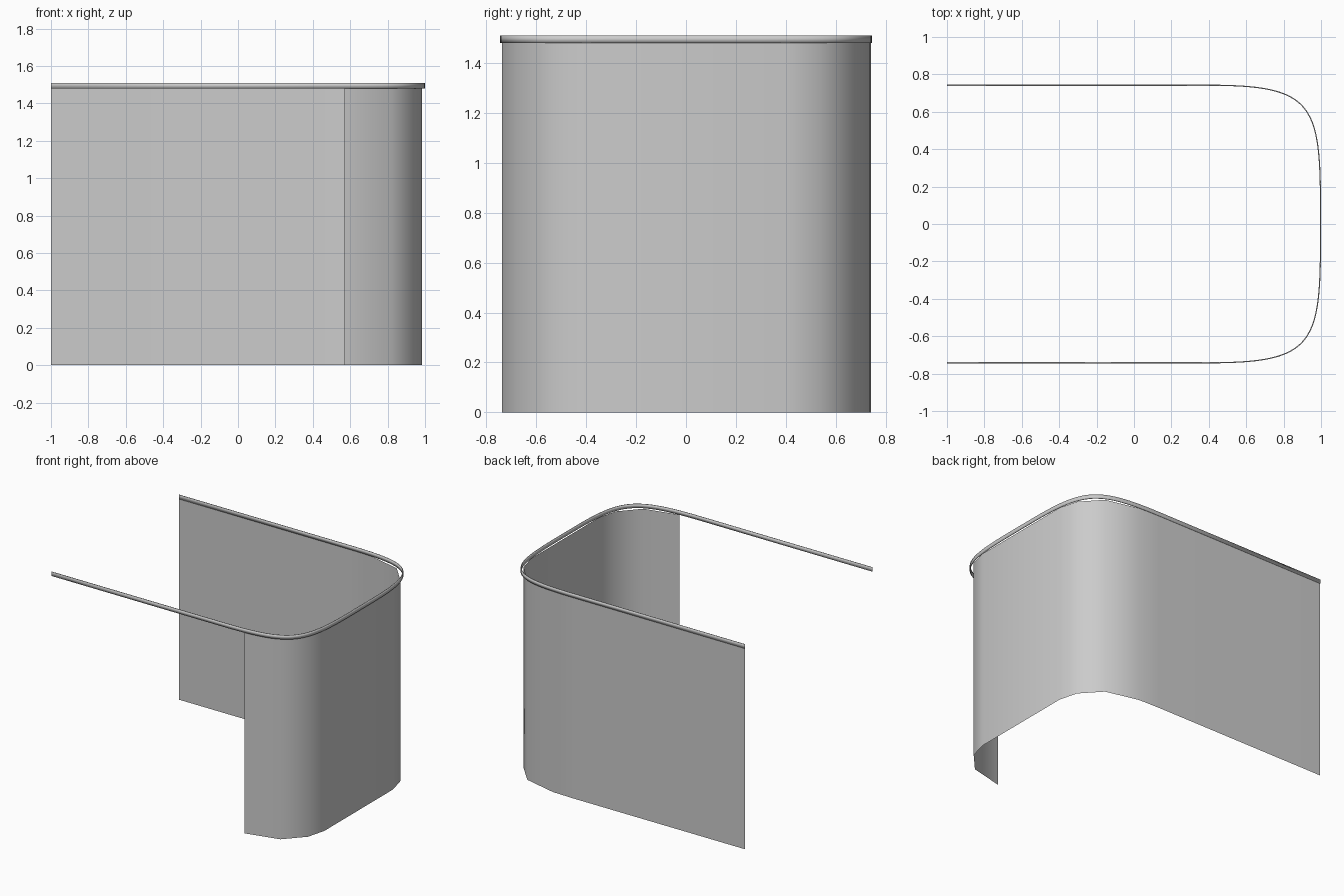
import bpy, bmesh
from mathutils import Vector
from mathutils.geometry import interpolate_bezier

if "Cube" in bpy.data.objects:
    bpy.data.objects.remove(bpy.data.objects["Cube"])


def ribbon(name, path, z0, z1, thickness=0.0):
    """Vertical strip along a plan-view path; thickness grows inward."""
    bm = bmesh.new()
    cols = [[bm.verts.new((p[0], p[1], z)) for z in (z0, z1)] for p in path]
    for a, b in zip(cols, cols[1:]):
        bm.faces.new((a[0], b[0], b[1], a[1]))
    me = bpy.data.meshes.new(name)
    bm.to_mesh(me)
    bm.free()
    ob = bpy.data.objects.new(name, me)
    bpy.context.collection.objects.link(ob)
    if thickness:
        mod = ob.modifiers.new("thickness", 'SOLIDIFY')
        mod.thickness = thickness
        mod.offset = -1
    bpy.context.view_layer.objects.active = ob
    ob.select_set(True)
    bpy.ops.object.shade_smooth_by_angle(angle=0.7)
    ob.select_set(False)
    return ob


def mirrored(half):
    """Front half of a path plus its mirror image across y = 0."""
    return half + [(x, -y) for x, y in reversed(half)]


# rail: smooth U with two soft corners
corner = interpolate_bezier(Vector((0.4, -0.745)), Vector((0.95, -0.745)),
                            Vector((1.0, -0.65)), Vector((1.0, -0.1)), 28)
half = [(-1.0, -0.745)] + [(p[0], p[1]) for p in corner]
ribbon("curtain_rail", mirrored(half), 1.48, 1.51, 0.006)

# curtain: coarser corners, front side drawn partly open
bend = [(0.57, -0.737), (0.82, -0.677), (0.948, -0.537), (0.984, -0.40)]
path = mirrored(bend) + [(0.4, 0.742), (-1.0, 0.742)]
ribbon("curtain", path, 0.0, 1.48)
